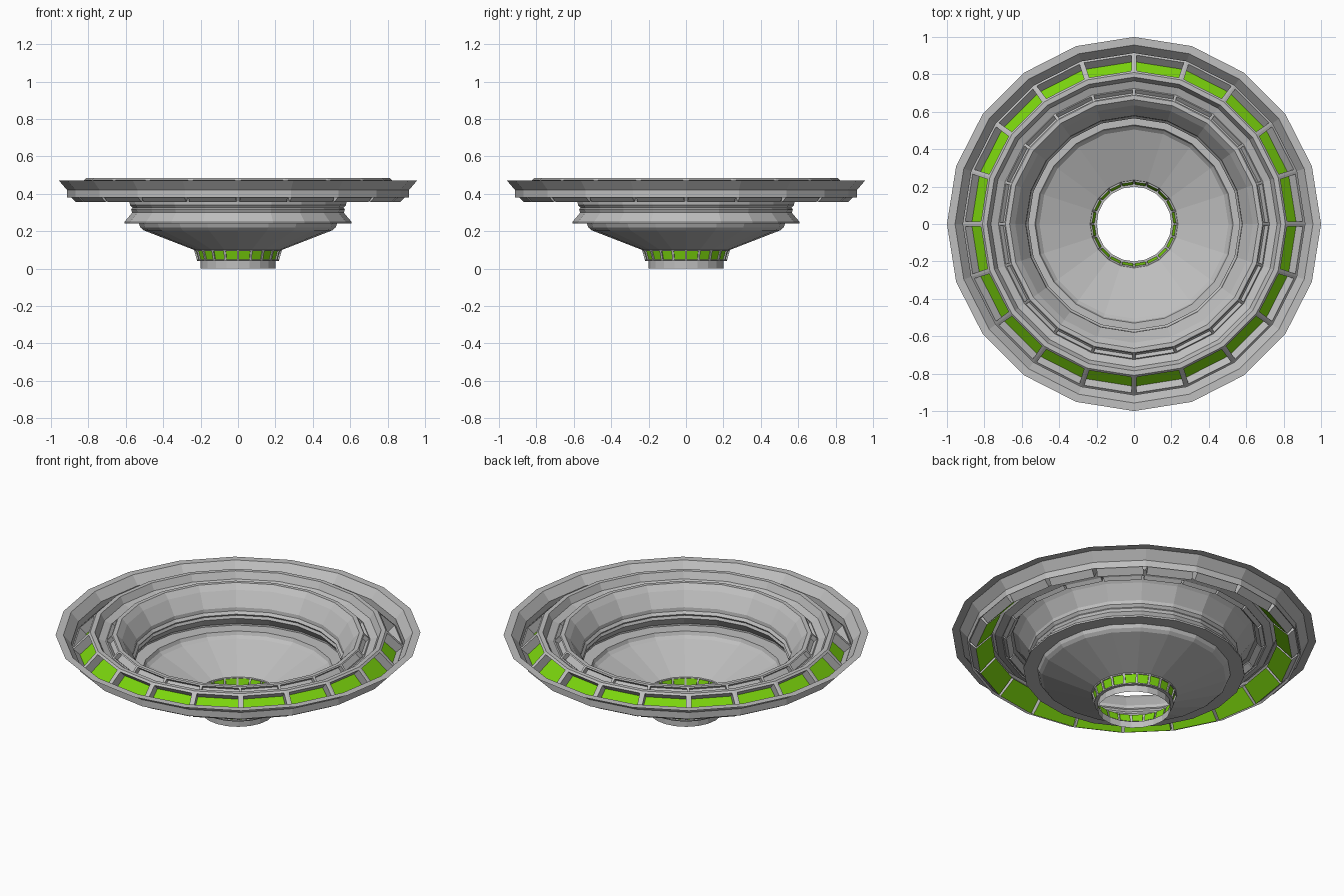
import bpy, bmesh, math

if "Cube" in bpy.data.objects:
    bpy.data.objects.remove(bpy.data.objects["Cube"])

SIDES = 20


def material(name, rgb):
    mat = bpy.data.materials.new(name)
    mat.use_nodes = True
    mat.diffuse_color = (*rgb, 1)
    mat.node_tree.nodes["Principled BSDF"].inputs["Base Color"].default_value = (*rgb, 1)
    return mat


grey = material("Light grey metal", (0.52, 0.52, 0.52))
green = material("Bright green panel", (0.2, 0.67, 0.004))


def finish(name, bm, mats):
    mesh = bpy.data.meshes.new(name)
    bm.to_mesh(mesh)
    bm.free()
    for mat in mats:
        mesh.materials.append(mat)
    obj = bpy.data.objects.new(name, mesh)
    bpy.context.collection.objects.link(obj)
    return obj


def lathe(profile):
    """Faceted sheet of revolution; profile is (radius, height) pairs."""
    bm = bmesh.new()
    rings = []
    for r, z in profile:
        angles = [2 * math.pi * i / SIDES for i in range(SIDES)]
        rings.append([bm.verts.new((r * math.cos(a), r * math.sin(a), z)) for a in angles])
    for low, high in zip(rings, rings[1:]):
        for i in range(SIDES):
            j = (i + 1) % SIDES
            bm.faces.new((low[i], low[j], high[j], high[i]))
    bm.normal_update()
    return bm


def sheet(name, profile):
    return finish(name, lathe(profile), [grey])


def window_band(name, low, high, border, depth, panel):
    """Ring of framed windows with a recessed panel in every facet."""
    bm = lathe([low, high])
    panes = bm.faces[:]
    bmesh.ops.inset_individual(bm, faces=panes, thickness=border)
    bm.normal_update()
    bmesh.ops.inset_individual(bm, faces=panes, thickness=0.0005, depth=-depth)
    for pane in panes:
        pane.material_index = 1
    return finish(name, bm, [grey, panel])


# Outer flange, flared lip and upright edge
sheet("outer_rim", [(0.914, 0.38), (0.914, 0.42), (0.957, 0.47), (1.0, 0.47)])

# Large lit windows around the rim
window_band("rim_windows", (0.914, 0.38), (0.81, 0.485), 0.02, 0.05, green)

# Step between the two window rings
sheet("middle_step", [(0.725, 0.43), (0.765, 0.445), (0.785, 0.485), (0.81, 0.485)])

# Narrow plain slots
window_band("inner_slots", (0.725, 0.43), (0.688, 0.47), 0.011, 0.025, grey)

# Inner wall with the flared collar and its floor
sheet("inner_wall", [(0.53, 0.24), (0.607, 0.24), (0.607, 0.25), (0.565, 0.3),
                     (0.572, 0.315), (0.565, 0.325), (0.578, 0.34), (0.58, 0.36),
                     (0.635, 0.44), (0.665, 0.47), (0.688, 0.47)])

# Funnel
sheet("funnel", [(0.235, 0.1), (0.505, 0.205), (0.522, 0.22), (0.53, 0.24)])

# Small lit windows on the neck
window_band("neck_windows", (0.218, 0.04), (0.235, 0.1), 0.009, 0.008, green)

# Open tube at the base
sheet("base_tube", [(0.2, 0), (0.2, 0.04), (0.218, 0.04)])
